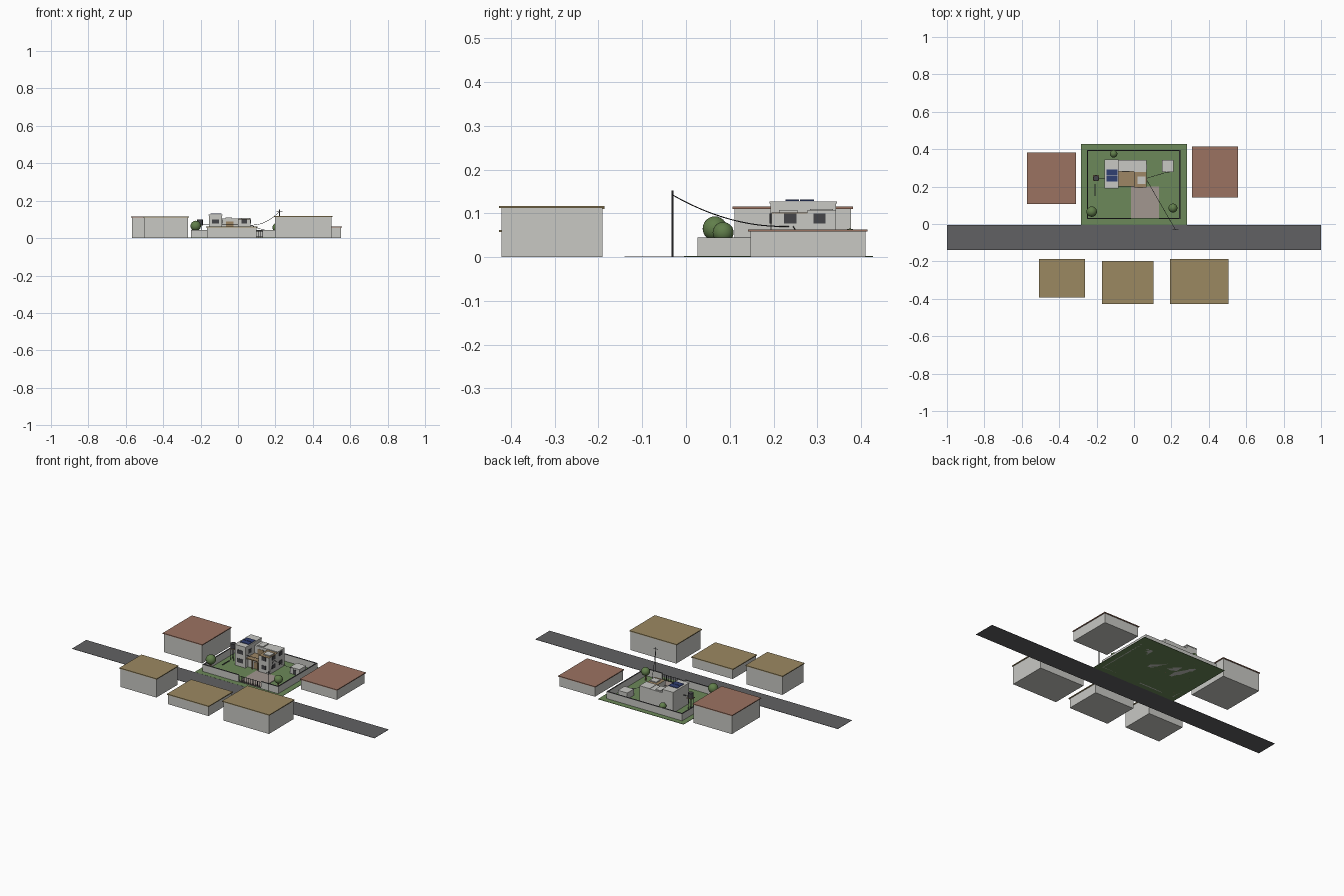
import bpy, bmesh, math
from mathutils import Vector

if "Cube" in bpy.data.objects:
    bpy.data.objects.remove(bpy.data.objects["Cube"], do_unlink=True)


def material(name, r, g, b):
    m = bpy.data.materials.new(name)
    m.use_nodes = True
    m.diffuse_color = (r, g, b, 1)
    m.node_tree.nodes["Principled BSDF"].inputs["Base Color"].default_value = (r, g, b, 1)
    return m


PLASTER = material("plaster", .58, .58, .55)
RED = material("red tile", .33, .17, .12)
TAN = material("tan tile", .33, .25, .12)
ASPHALT = material("asphalt", .12, .12, .125)
GRASS = material("grass", .15, .25, .1)
LEAF = material("leaf", .12, .21, .07)
DARK = material("dark metal", .06, .06, .065)
SOLAR = material("solar blue", .03, .05, .17)
PAVING = material("paving", .36, .31, .28)
WOOD = material("wood", .34, .24, .13)


def finish(name, bm, mat, smooth=False):
    me = bpy.data.meshes.new(name)
    bm.to_mesh(me)
    bm.free()
    me.materials.append(mat)
    for p in me.polygons:
        p.use_smooth = smooth
    ob = bpy.data.objects.new(name, me)
    bpy.context.collection.objects.link(ob)
    return ob


def box(name, mat, x, y, z):
    """Box from (min, max) ranges on each axis."""
    bm = bmesh.new()
    bmesh.ops.create_cube(bm, size=1)
    for v in bm.verts:
        v.co = [r[0] if c < 0 else r[1] for c, r in zip(v.co, (x, y, z))]
    return finish(name, bm, mat)


def rod(name, mat, a, b, radius, sides=8):
    """Cylinder between two points."""
    a, b = Vector(a), Vector(b)
    bm = bmesh.new()
    bmesh.ops.create_cone(bm, cap_ends=True, segments=sides, radius1=radius,
                          radius2=radius, depth=(b - a).length)
    turn = (b - a).to_track_quat('Z', 'Y')
    for v in bm.verts:
        v.co = turn @ v.co + (a + b) / 2
    return finish(name, bm, mat)


def wire(name, a, b, sag, radius=.0012):
    """Hanging cable between two points."""
    cu = bpy.data.curves.new(name, 'CURVE')
    cu.dimensions = '3D'
    cu.bevel_depth = radius
    cu.bevel_resolution = 0
    n = 12
    sp = cu.splines.new('POLY')
    sp.points.add(n)
    for i, p in enumerate(sp.points):
        t = i / n
        q = Vector(a).lerp(Vector(b), t)
        p.co = (q.x, q.y, q.z - 4 * sag * t * (1 - t), 1)
    ob = bpy.data.objects.new(name, cu)
    cu.materials.append(DARK)
    bpy.context.collection.objects.link(ob)


def neighbour(name, roof, x, y, h):
    """Plain block house with a thin overhanging roof slab."""
    e = .005
    box(name + "_walls", PLASTER, (x[0] + e, x[1] - e), (y[0] + e, y[1] - e), (0, h))
    box(name + "_roof", roof, x, y, (h, h + .005))


def tree(name, x, y, z, r):
    rod(name + "_trunk", WOOD, (x, y, 0), (x, y, z), .004)
    bm = bmesh.new()
    bmesh.ops.create_icosphere(bm, subdivisions=3, radius=r)
    bmesh.ops.translate(bm, verts=bm.verts, vec=(x, y, z))
    finish(name + "_crown", bm, LEAF, True)


def window(name, face, at, centre, z=(.077, .1), half=.014, mat=DARK):
    """Thin pane on a wall facing the x or the y axis."""
    along = (centre - half, centre + half)
    thin = (at - .002, at + .002)
    box(name, mat, *((thin, along) if face == 'x' else (along, thin)), z)


# Ground
box("road", ASPHALT, (-1, 1), (-.14, -.005), (0, .0015))
box("lawn", GRASS, (-.283, .283), (-.005, .427), (0, .002))
box("driveway", PAVING, (-.016, .134), (.03, .2), (.002, .005))

# Neighbouring houses
neighbour("left_red_house", RED, (-.572, -.31), (.106, .382), .11)
neighbour("right_red_house", RED, (.31, .555), (.142, .415), .058)
neighbour("left_tan_house", TAN, (-.508, -.262), (-.394, -.186), .11)
neighbour("middle_tan_house", TAN, (-.171, .105), (-.427, -.199), .057)
neighbour("right_tan_house", TAN, (.193, .505), (-.427, -.186), .112)

# Garden wall with dark coping
X0, X1, Y0, Y1, T, H = -.252, .248, .026, .396, .007, .043
for name, x, y in [("back", (X0, X1), (Y1 - T, Y1)),
                   ("right", (X0, X0 + T), (Y0, Y1 - T)),
                   ("left", (X1 - T, X1), (Y0, Y1 - T)),
                   ("front_right", (X0 + T, -.016), (Y0, Y0 + T)),
                   ("front_left", (.134, X1 - T), (Y0, Y0 + T))]:
    box(name + "_garden_wall", PLASTER, x, y, (0, H))
    box(name + "_coping", DARK, x, y, (H, H + .0015))

# Gate
for i in range(13):
    gx = -.012 + i * .012
    rod("gate_bar", DARK, (gx, .03, .003), (gx, .03, .04), .0015, 6)
for z in (.008, .038):
    rod("gate_rail", DARK, (-.016, .03, z), (.134, .03, z), .0015, 6)

# Main house: tower, recessed middle and east wing
box("tower", PLASTER, (-.155, -.086), (.193, .343), (0, .122))
box("tower_roof", PLASTER, (-.157, -.084), (.191, .345), (.122, .127))
box("middle_block", PLASTER, (-.086, 0), (.28, .343), (0, .105))
box("middle_ground_floor", PLASTER, (-.086, 0), (.215, .28), (0, .055))
box("terrace_floor", WOOD, (-.086, 0), (.2, .28), (.055, .06))
box("wing_back", PLASTER, (0, .068), (.278, .343), (0, .107))
box("wing_front", PLASTER, (0, .068), (.195, .278), (0, .1))
box("wing_roof", WOOD, (0, .068), (.195, .278), (.1, .102))
box("roof_hatch", PLASTER, (.018, .062), (.213, .255), (.102, .108))
box("stair_head", PLASTER, (-.068, -.032), (.283, .336), (.105, .11))
for px in (-.05, -.012):
    box("terrace_post", WOOD, (px - .003, px + .003), (.201, .207), (0, .055))
rod("terrace_rail", DARK, (-.086, .203, .075), (0, .203, .075), .0015, 6)

# Solar panels
for i in range(2):
    y = .227 + i * .034
    panel = box("solar_panel", SOLAR, (-.146, -.088), (y, y + .031), (.128, .131))

# Windows and doors
for z in ((.025, .048), (.077, .1)):
    window("tower_front_window", 'y', .193, -.12, z, .019)
    window("wing_front_window", 'y', .195, .034, z)
    for y in (.238, .305):
        window("wing_side_window", 'x', .068, y, z)
window("tower_side_window", 'x', -.086, .235)
window("terrace_door", 'y', .28, -.045, (.06, .09), .02, WOOD)
window("front_door", 'y', .215, -.032, (.003, .042), .012, WOOD)

# Shed
box("shed", PLASTER, (.15, .212), (.278, .341), (0, .04))
window("shed_door", 'y', .278, .18, (.003, .03), .01)

# Water tank on a stand, with its pipe
for dx in (-.01, .01):
    for dy in (-.01, .01):
        rod("tank_leg", DARK, (-.203 + dx, .245 + dy, 0), (-.203 + dx, .245 + dy, .07), .002, 6)
box("tank_platform", WOOD, (-.219, -.187), (.229, .261), (.068, .071))
rod("water_tank", DARK, (-.203, .245, .071), (-.203, .245, .1), .015, 20)
rod("tank_pipe", DARK, (-.203, .245, .074), (-.15, .245, .074), .002)
rod("garden_pipe", DARK, (-.208, .15, .006), (-.208, .215, .006), .003)

# Trees
tree("front_right_tree", -.226, .066, .065, .028)
tree("front_left_tree", .208, .085, .056, .024)
tree("back_tree", -.109, .375, .045, .02)

# Power pole and cables
rod("power_pole", DARK, (.222, -.031, 0), (.222, -.031, .152), .0025)
rod("pole_arm", DARK, (.207, -.031, .143), (.237, -.031, .143), .0015, 6)
wire("power_cable", (.222, -.031, .142), (.068, .235, .07), .02)
wire("shed_cable", (.068, .245, .07), (.18, .278, .038), .006)
